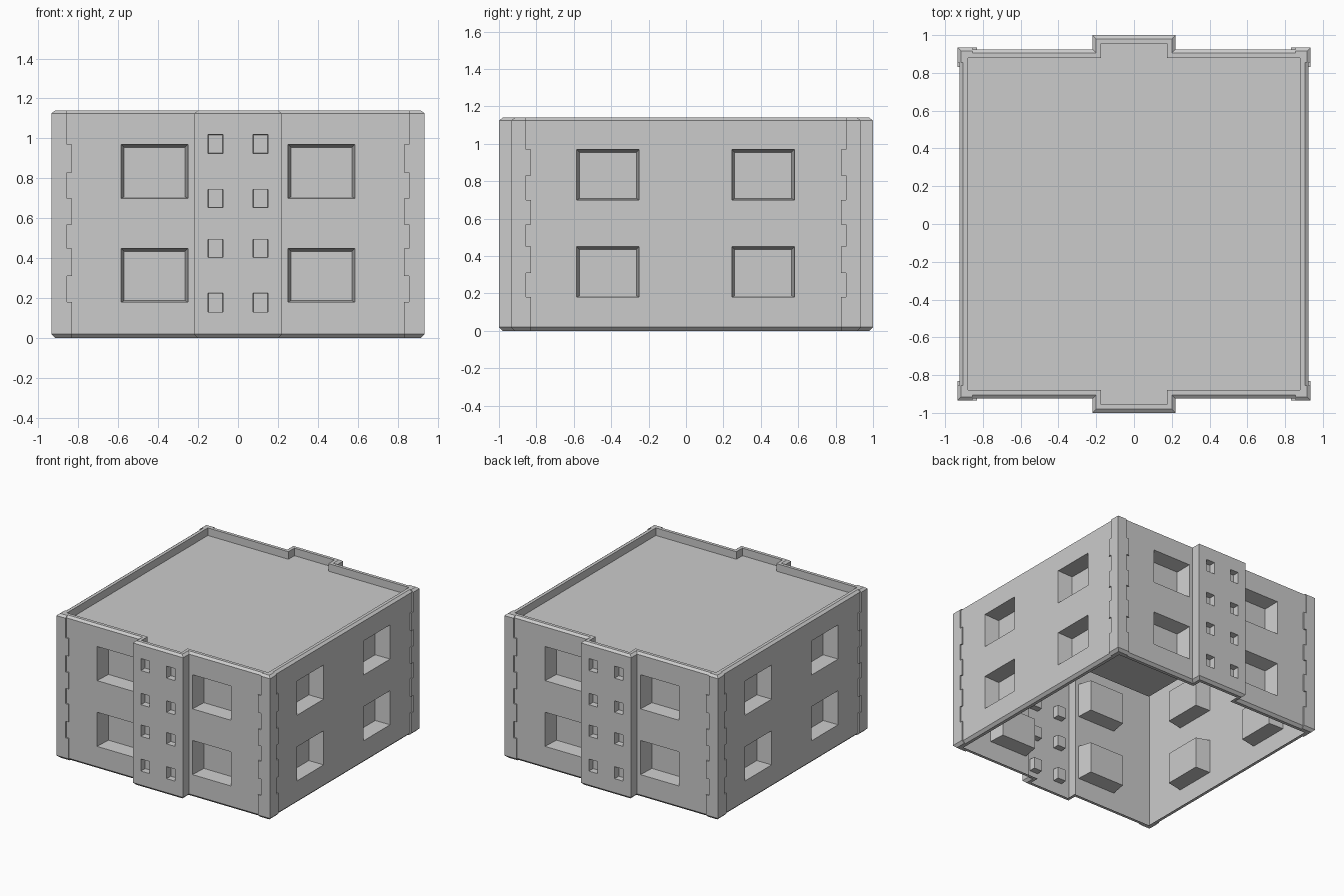
import bpy, bmesh
from math import pi
from mathutils import Vector, Matrix

if "Cube" in bpy.data.objects:
    bpy.data.objects.remove(bpy.data.objects["Cube"])

Z0, Z1, TOP, ROOF = 0.02, 1.125, 1.14, 1.08
ROWS = [(0.18, 0.45), (0.70, 0.97)]
SMALL_ROWS = [(0.13, 0.225), (0.405, 0.495), (0.655, 0.745), (0.925, 1.02)]


def make_object(name, bm):
    bmesh.ops.remove_doubles(bm, verts=bm.verts, dist=1e-5)
    mesh = bpy.data.meshes.new(name)
    bm.to_mesh(mesh)
    bm.free()
    obj = bpy.data.objects.new(name, mesh)
    bpy.context.collection.objects.link(obj)
    return obj


def face(bm, pts):
    bm.faces.new([bm.verts.new(p) for p in pts])


def outline(d, z):
    """Building plan, counter-clockwise, moved inward by d."""
    b, p, y = 0.925 - d, 0.22 - d, 1.0 - d
    half = [(b, -b), (b, b), (p, b), (p, y), (-p, y), (-p, b)]
    return [Vector((s * u, s * v, z)) for s in (1, -1) for u, v in half]


def strips(bm, rings):
    for a, b in zip(rings, rings[1:]):
        n = len(a)
        for i in range(n):
            j = (i + 1) % n
            face(bm, (a[i], a[j], b[j], b[i]))


def wall(bm, p, q, windows, depth, taper):
    """Flat wall from p to q with closed, tapered window recesses (u0, u1, z0, z1)."""
    along = (q - p).normalized()
    inward = Vector((-along.y, along.x, 0))

    def at(u, z, d=0.0):
        return Vector((p.x, p.y, z)) + along * u + inward * d

    us = sorted({0.0, (q - p).length, *[u for w in windows for u in w[:2]]})
    zs = sorted({Z0, Z1, *[z for w in windows for z in w[2:]]})
    for u0, u1 in zip(us, us[1:]):
        for z0, z1 in zip(zs, zs[1:]):
            if (u0, u1, z0, z1) not in windows:
                face(bm, (at(u0, z0), at(u1, z0), at(u1, z1), at(u0, z1)))
    for u0, u1, z0, z1 in windows:
        t = taper
        rim = [at(u0, z0), at(u1, z0), at(u1, z1), at(u0, z1)]
        back = [at(u0 + t, z0 + t / 2, depth), at(u1 - t, z0 + t / 2, depth),
                at(u1 - t, z1 - t, depth), at(u0 + t, z1 - t, depth)]
        strips(bm, [rim, back])
        face(bm, back)


def grid(cols, rows):
    return [(a, b, c, d) for a, b in cols for c, d in rows]


# Walls: one half of the plan's edges, repeated by 180 degree symmetry
edge_windows = {
    0: (grid([(0.34, 0.675), (1.17, 1.505)], ROWS), 0.12, 0.015),
    1: (grid([(0.34, 0.675)], ROWS), 0.12, 0.015),
    3: (grid([(0.07, 0.145), (0.295, 0.37)], SMALL_ROWS), 0.05, 0.002),
    5: (grid([(0.03, 0.365)], ROWS), 0.12, 0.015),
}
bm = bmesh.new()
plan = outline(0, 0)
for i in range(12):
    wall(bm, plan[i], plan[(i + 1) % 12], *edge_windows.get(i % 6, ([], 0, 0)))
make_object("walls", bm)

# Chamfered base rim, open underneath
bm = bmesh.new()
strips(bm, [outline(0.045, 0), outline(0.02, 0), outline(0, Z0)])
make_object("base_rim", bm)

# Parapet with chamfered outer edge and sunken roof
bm = bmesh.new()
strips(bm, [outline(0, Z1), outline(0.02, TOP), outline(0.045, TOP), outline(0.045, ROOF)])
face(bm, outline(0.045, ROOF))
make_object("parapet_and_roof", bm)

# Toothed corner blocks: alternating wide and narrow L shaped courses
levels = [Z0, 0.18, 0.31, 0.45, 0.57, 0.70, 0.83, 0.97, Z1]


def corner_ring(w, z, shift=0.0):
    o, i = 0.935 - shift, 0.925 - shift
    return [Vector((x, y, z)) for x, y in
            ((i, w), (o, w), (o, o), (w, o), (w, i), (i, i))]


def course(bm, low, high):
    for k in range(4):
        face(bm, (low[k], low[k + 1], high[k + 1], high[k]))
    face(bm, high)
    face(bm, low[::-1])


for n, name in enumerate(("back_right", "back_left", "front_left", "front_right")):
    bm = bmesh.new()
    for k, (z0, z1) in enumerate(zip(levels, levels[1:])):
        w = 0.855 if k % 2 else 0.83
        course(bm, corner_ring(w, z0), corner_ring(w, z1))
    course(bm, corner_ring(0.83, 0, 0.02), corner_ring(0.83, Z0))
    course(bm, corner_ring(0.855, Z1), corner_ring(0.855, TOP, 0.02))
    bmesh.ops.rotate(bm, verts=bm.verts, cent=(0, 0, 0), matrix=Matrix.Rotation(n * pi / 2, 3, 'Z'))
    make_object("corner_blocks_" + name, bm)
